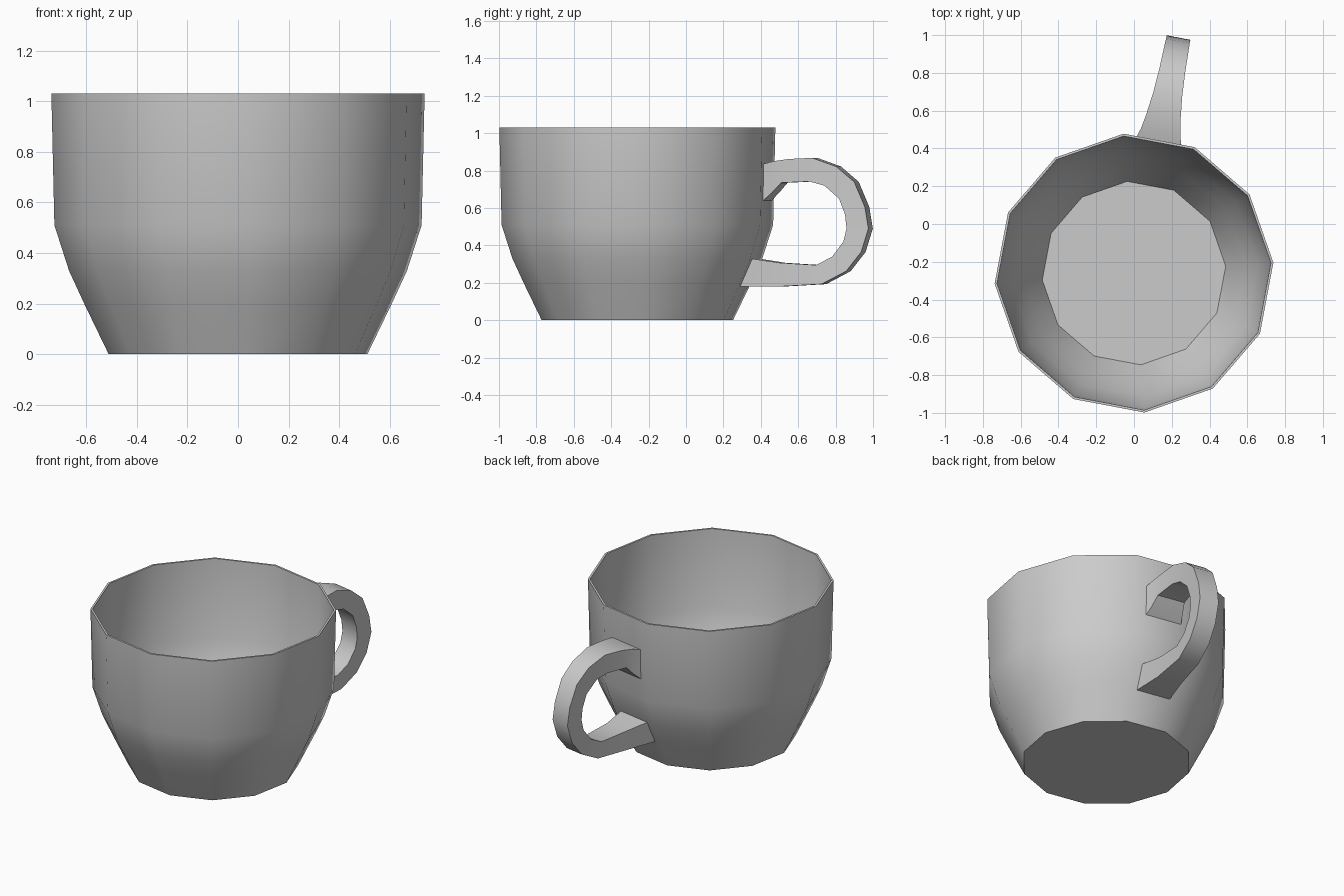
import bpy, bmesh, math
from mathutils import Vector

if "Cube" in bpy.data.objects:
    bpy.data.objects.remove(bpy.data.objects["Cube"])

CY = -0.26                     # centre of the cup body
TURN = math.radians(4.3)       # rotation of the 12-sided body
SIDES = 12


def make_object(name, rings, closed_ends):
    """Skin a list of vertex rings into one mesh object."""
    bm = bmesh.new()
    loops = [[bm.verts.new(p) for p in ring] for ring in rings]
    n = len(loops[0])
    for a, b in zip(loops, loops[1:]):
        for i in range(n):
            j = (i + 1) % n
            bm.faces.new((a[i], a[j], b[j], b[i]))
    if closed_ends:
        bm.faces.new(loops[0][::-1])
        bm.faces.new(loops[-1])
    bmesh.ops.recalc_face_normals(bm, faces=bm.faces)
    mesh = bpy.data.meshes.new(name)
    bm.to_mesh(mesh)
    bm.free()
    obj = bpy.data.objects.new(name, mesh)
    bpy.context.collection.objects.link(obj)
    bpy.ops.object.select_all(action='DESELECT')
    obj.select_set(True)
    bpy.context.view_layer.objects.active = obj
    bpy.ops.object.shade_smooth_by_angle(angle=math.radians(40))
    return obj


# Cup body: thin wall, outside up to the rim and back down inside to the floor
profile = [(0.513, 0.0), (0.61, 0.2), (0.67, 0.33), (0.728, 0.51), (0.74, 1.03),
           (0.727, 1.03), (0.714, 0.515), (0.655, 0.34), (0.593, 0.21), (0.487, 0.015)]
rings = []
for r, z in profile:
    angles = [TURN + i * math.tau / SIDES for i in range(SIDES)]
    rings.append([(r * math.cos(a), CY + r * math.sin(a), z) for a in angles])
make_object("cup_body", rings, True)

# Handle: outer (reach, z), inner (reach, z), half width, flaring into the wall
sections = [
    (0.706, 0.835, 0.702, 0.635, 0.122),
    (0.760, 0.850, 0.750, 0.680, 0.106),
    (0.840, 0.862, 0.800, 0.735, 0.092),
    (0.965, 0.868, 0.950, 0.742, 0.077),
    (1.095, 0.822, 1.030, 0.720, 0.069),
    (1.192, 0.740, 1.110, 0.650, 0.066),
    (1.250, 0.605, 1.142, 0.565, 0.064),
    (1.269, 0.490, 1.150, 0.490, 0.064),
    (1.230, 0.365, 1.133, 0.420, 0.064),
    (1.148, 0.262, 1.072, 0.340, 0.065),
    (1.015, 0.193, 0.985, 0.295, 0.067),
    (0.780, 0.180, 0.790, 0.307, 0.082),
    (0.570, 0.180, 0.637, 0.330, 0.115),
]
direction = TURN + math.radians(75)      # middle of one body facet
out = Vector((math.cos(direction), math.sin(direction), 0))
side = Vector((math.sin(direction), -math.cos(direction), 0))
centre = Vector((0, CY, 0))
rings = []
for uo, zo, ui, zi, w in sections:
    corners = [(uo, zo, w), (uo, zo, -w), (ui, zi, -w), (ui, zi, w)]
    rings.append([centre + out * u + side * s + Vector((0, 0, z)) for u, z, s in corners])
make_object("handle", rings, True)
